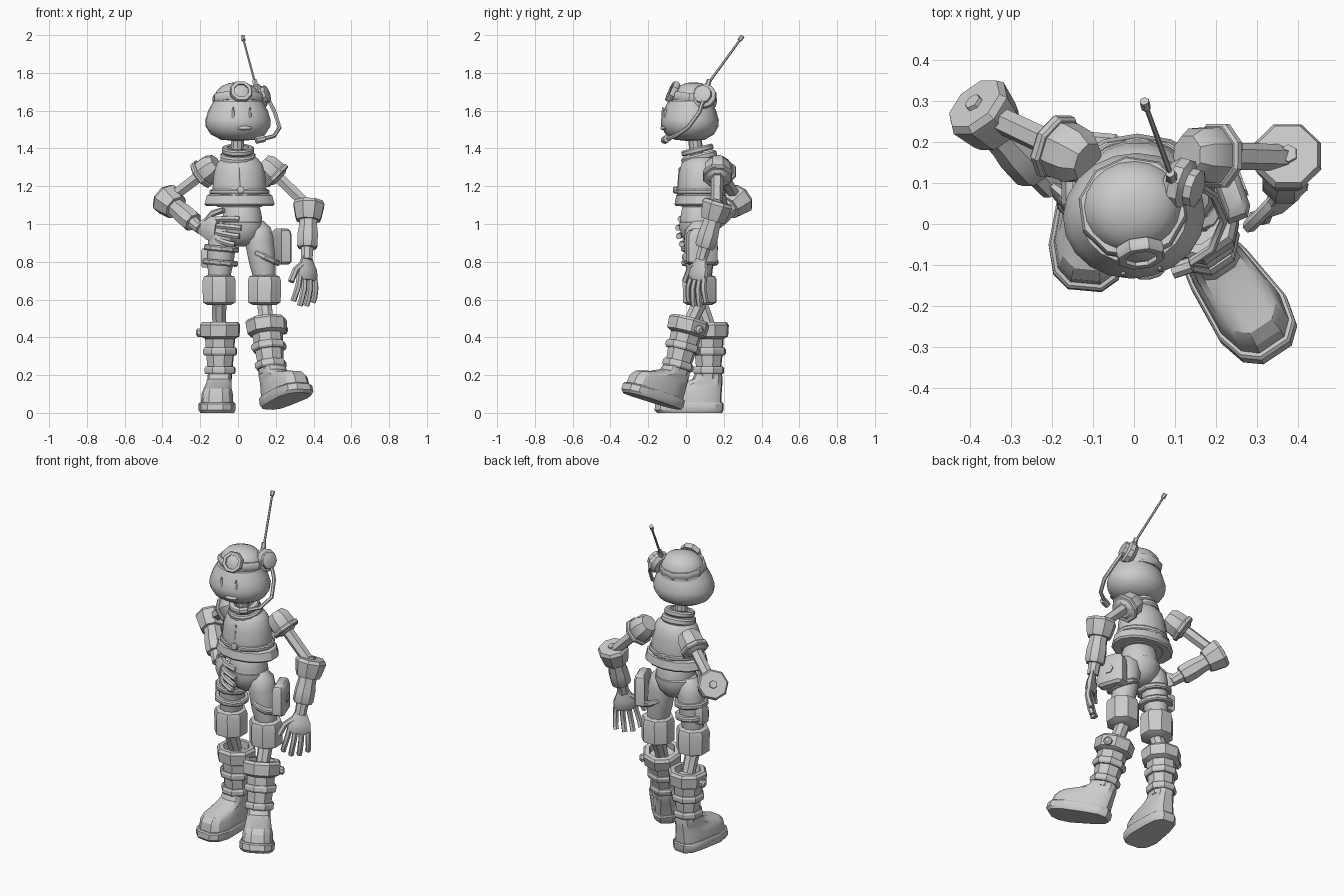
import bpy, math
from mathutils import Vector as V, Matrix as M

if "Cube" in bpy.data.objects:
    bpy.data.objects.remove(bpy.data.objects["Cube"])

grey = bpy.data.materials.new("light_grey")
grey.diffuse_color = (0.6, 0.6, 0.6, 1)
grey.use_nodes = True
grey.node_tree.nodes["Principled BSDF"].inputs["Base Color"].default_value = grey.diffuse_color


def finish(name, verts, faces, mat, angle=32):
    me = bpy.data.meshes.new(name)
    me.from_pydata([mat @ V(v) for v in verts], [], faces)
    me.materials.append(grey)
    ob = bpy.data.objects.new(name, me)
    bpy.context.collection.objects.link(ob)
    bpy.ops.object.select_all(action='DESELECT')
    bpy.context.view_layer.objects.active = ob
    ob.select_set(True)
    bpy.ops.object.mode_set(mode='EDIT')
    bpy.ops.mesh.select_all(action='SELECT')
    bpy.ops.mesh.normals_make_consistent(inside=False)
    bpy.ops.object.mode_set(mode='OBJECT')
    bpy.ops.object.shade_smooth_by_angle(angle=math.radians(angle))
    return ob


def skin(name, rings, mat, closed=False, angle=32):
    """Bridge equal rings of points; cap the ends unless closed."""
    n, k = len(rings[0]), len(rings)
    verts = [p for r in rings for p in r]
    faces = []
    for j in range(k if closed else k - 1):
        a, b = j * n, (j + 1) % k * n
        faces += [(a + i, a + (i + 1) % n, b + (i + 1) % n, b + i) for i in range(n)]
    if not closed:
        faces += [tuple(range(n))[::-1], tuple(range((k - 1) * n, k * n))]
    return finish(name, verts, faces, mat, angle)


def lathe(name, profile, mat=M(), n=8, sy=1.0, closed=False, angle=32):
    """Spin (radius, height) points round local z."""
    t = [2 * math.pi * (i + .5) / n for i in range(n)]
    rings = [[(r * math.cos(a), sy * r * math.sin(a), z) for a in t] for r, z in profile]
    return skin(name, rings, mat, closed, angle)


def band(name, r, z, h, w, mat=M(), n=8, sy=1.0):
    p = [(r - w, z - h), (r - w * .2, z - h), (r, z - h * .5), (r, z + h * .5),
         (r - w * .2, z + h), (r - w, z + h)]
    return lathe(name, p, mat, n, sy, True)


def frame(o, up, front=(0, -1, 0)):
    """Local z along up, local -y towards front."""
    z = V(up).normalized()
    y = -V(front)
    if y.cross(z).length < .05:
        y = V((1, 0, 0))
    x = y.cross(z).normalized()
    y = z.cross(x)
    m = M((x, y, z)).transposed().to_4x4()
    m.translation = V(o)
    return m


def rod(name, a, b, r0, r1, n=6):
    d = V(b) - V(a)
    return lathe(name, [(r0, 0), (r1, d.length)], frame(a, d), n)


def ball(name, c, size, n=12, mat=M()):
    p = [(max(math.sin(math.pi * i / 7), .01), -math.cos(math.pi * i / 7)) for i in range(8)]
    return lathe(name, p, mat @ M.Translation(c) @ M.Diagonal((*size, 1)), n, angle=50)


def tube(name, pts, r, n=6):
    pts = [V(p) for p in pts]
    rings = []
    for i, p in enumerate(pts):
        d = pts[min(i + 1, len(pts) - 1)] - pts[max(i - 1, 0)]
        m = frame(p, d, (.31, -.9, .3))
        rings.append([m @ V((r * math.cos(6.2832 * k / n), r * math.sin(6.2832 * k / n), 0))
                      for k in range(n)])
    return skin(name, rings, M(), angle=40)


def foot_loft(name, rows, mat, n=12):
    """Rows of (height, front, back, half width) rounded outlines."""
    rings = []
    for z, f, b, w in rows:
        ring = []
        for i in range(n):
            a = 6.2832 * (i + .5) / n
            c, s = math.cos(a), math.sin(a)
            e = lambda v: math.copysign(abs(v) ** .65, v)
            ring.append((w * e(c) * (1 if s < 0 else .85), (b - f) / 2 * e(s) + (b + f) / 2, z))
        rings.append(ring)
    return skin(name, rings, mat)


# ---- head, turned a little to its left
H = M.Translation((0, .02, 0)) @ M.Rotation(math.radians(8), 4, 'Z')
lathe("head", [(.02, 1.44), (.09, 1.446), (.145, 1.475), (.171, 1.515), (.174, 1.55),
               (.158, 1.60), (.13, 1.65)], H, 20, .88, angle=50)
lathe("cap", [(.128, 1.62), (.126, 1.66), (.114, 1.70), (.085, 1.73), (.045, 1.746),
              (.01, 1.75)], H @ M.Translation((0, .02, 0)), 20, .92, angle=50)
band("cap_strap", .135, 0, .022, .03,
     H @ M.Translation((0, .018, 1.665)) @ M.Rotation(-.15, 4, 'X'), 10, .95)
for s in (-1, 1):
    ball("eye", (s * .045, -.137, 1.575), (.007, .008, .045), 10, H)
ball("mouth", (.016, -.14, 1.508), (.042, .02, .012), 10, H)
G = frame((.015, -.066, 1.698), (.12, -.87, .42), (0, 0, -1))
band("goggle_rim", .062, .006, .016, .022, G)
lathe("goggle_lens", [(.045, -.03), (.045, .01), (.02, .018)], G)

# ---- headset
E = frame((.105, .1, 1.672), (.87, -.25, .3), (0, 0, -1))
lathe("earphone", [(.05, -.02), (.066, 0), (.066, .025), (.048, .035), (.048, .055),
                   (.03, .062)], E, 10)
rod("antenna_base", (.095, .105, 1.71), (.088, .125, 1.765), .018, .012)
rod("antenna", (.092, .115, 1.74), (.028, .29, 1.98), .007, .006)
rod("antenna_tip", (.030, .283, 1.972), (.025, .300, 1.995), .012, .012)
tube("microphone_boom", [(.165, .09, 1.65), (.195, .07, 1.59), (.22, .01, 1.51),
                         (.19, -.06, 1.465), (.12, -.105, 1.447)], .011)
rod("microphone", (.14, -.10, 1.452), (.095, -.115, 1.443), .02, .02, 8)

# ---- neck, collar and torso
rod("neck", (-.005, .06, 1.33), (-.003, .045, 1.47), .036, .036, 10)
C = frame((0, .07, 1.352), (0, -.25, 1))
band("lower_collar", .096, 0, .02, .035, C, 14)
band("upper_collar", .086, .04, .016, .03, C, 14)
T = M.Translation((.008, .08, 0))
lathe("chest", [(.12, 1.09), (.148, 1.14), (.144, 1.21), (.138, 1.27), (.122, 1.32),
                (.095, 1.35), (.05, 1.36)], T, 16, .87, angle=45)
lathe("chest_rim", [(.12, 1.095), (.18, 1.095), (.19, 1.105), (.178, 1.15), (.165, 1.158),
                    (.12, 1.158)], T, 14, .74, True)
band("chest_belt", .162, 1.17, .014, .03, T, 14, .81)
lathe("buckle", [(.02, 0), (.02, .015), (.012, .02)], frame((.015, -.048, 1.18), (0, -1, 0)), 10)
rod("chest_seam", (.01, -.043, 1.19), (.008, -.034, 1.30), .004, .004)
lathe("belly", [(.11, .98), (.108, 1.03), (.098, 1.08), (.08, 1.12)],
      M.Translation((.022, .07, 0)), 16, .95, angle=45)
lathe("pelvis", [(.02, .88), (.065, .893), (.10, .93), (.117, .98), (.117, 1.008),
                 (.10, 1.02)], M.Translation((.018, .07, 0)), 16, .92, angle=45)

# ---- upper legs with knee blocks
hips = {-1: ((-.075, .07, 1.01), (-.10, .075, .72), (-.1, .12, .46)),
        1: ((.10, .07, 1.0), (.14, .07, .72), (.152, .015, .46))}
for s, (a, b, c) in hips.items():
    d = V(b) - V(a)
    F = frame(a, d)
    L = d.length
    lathe("thigh", [(.04, -.01), (.074, .03), (.08, .09), (.074, .2), (.062, L)], F, 10, angle=45)
    K = M.Translation((b[0], b[1], 0))
    lathe("knee_block", [(.065, .57), (.093, .585), (.095, .70), (.087, .722), (.062, .73)], K)
    rod("shin", V(b) - V((0, 0, .14)), c, .042, .038, 8)
    if s < 0:
        for t in (.14, .215):
            band("thigh_strap", .098, t, .015, .03, F, 10)
        lathe("thigh_pouch", [(.035, .77), (.042, .78), (.042, .86), (.035, .87)],
              M.Translation((-.165, .09, 0)), 4)
    else:
        band("thigh_strap", .092, 0, .015, .03, frame((.143, .07, .825), (.42, 0, .9)), 10)

# ---- hip pouch
P = M.Translation((.232, .085, .88)) @ M.Rotation(math.radians(20), 4, 'Z')
rows = [(-.095, .7), (-.08, 1), (.06, 1), (.085, .85), (.095, .6)]
out = [(.035, .055), (.02, .08), (-.03, .08), (-.03, -.08), (.02, -.08), (.035, -.055)]
skin("hip_pouch", [[(x * k, y * k, z) for x, y in out] for z, k in rows], P)
lathe("pouch_badge", [(.03, .03), (.03, .04)], P @ M.Rotation(math.pi / 2, 4, 'Y'), 6)

# ---- boots
up_l = V((.152, .01, .45)) - V((.196, -.098, .03))
boots = {-1: frame((-.095, .12, 0), (0, 0, 1), (-.09, -1, 0)),
         1: frame((.196, -.098, .036), up_l, (.56, -.83, .05))}
for s, B in boots.items():
    foot_loft("sole", [(0, -.275, .072, .092), (.015, -.288, .08, .1),
                       (.048, -.285, .08, .1), (.055, -.278, .075, .095)], B)
    foot_loft("shoe", [(.05, -.27, .068, .088), (.10, -.262, .07, .085), (.13, -.235, .072, .076),
                       (.155, -.14, .073, .07), (.18, -.085, .074, .066), (.22, -.068, .068, .062)], B)
    lathe("boot_shaft", [(.066, .18), (.07, .24), (.08, .34), (.084, .41)], B)
    for z, r in ((.225, .086), (.325, .095)):
        band("boot_ring", r, z, .02, .035, B)
    lathe("boot_cuff", [(.08, .39), (.108, .405), (.112, .465), (.10, .48), (.075, .48),
                        (.07, .44)], B)
    lathe("boot_bolt", [(.024, 0), (.024, .018), (.012, .028)],
          B @ M.Translation((s * .1, 0, .425)) @ M.Rotation(s * math.pi / 2, 4, 'Y'), 8)

# ---- arms: shoulder, elbow, wrist, finger direction, thumb side
arms = {1: ((.165, .168, 1.295), (.375, .162, 1.09), (.365, .085, .83), (.0, -.2, -1), (-.75, -.66, 0)),
        -1: ((-.15, .17, 1.295), (-.372, .275, 1.125), (-.21, .10, .985), (.78, -.64, -.1), (.12, 0, 1))}
for s, (sh, el, wr, fd, td) in arms.items():
    sh, el, wr = V(sh), V(el), V(wr)
    S = frame(sh, el - sh)
    lathe("shoulder", [(.05, -.05), (.07, -.02), (.074, .03), (.066, .065), (.045, .08)], S)
    band("shoulder_ring", .084, .055, .014, .035, S)
    rod("upper_arm", sh, el, .034, .032)
    d = wr - el
    L = d.length
    A = frame(el, d)
    lathe("gauntlet_cuff", [(.045, -.03), (.078, -.03), (.088, -.012), (.074, .055),
                            (.066, .075), (.05, .075)], A)
    lathe("forearm", [(.05, .05), (.052, .11), (.058, .15), (.058, L - .06), (.05, L - .045)], A)
    lathe("wrist", [(.036, L - .06), (.032, L + .02)], A)
    lathe("elbow_bolt", [(.022, -.04), (.026, -.02)], A, 6)
    # hand: x across the fingers, z along them, thumb on +x
    z = V(fd).normalized()
    x = (V(td) - z * V(td).dot(z)).normalized()
    Hm = M((x, z.cross(x), z)).transposed().to_4x4()
    Hm.translation = wr
    curl = 1 if (Hm.to_3x3() @ V((0, 1, 0))).x * s < 0 else -1
    lathe("palm", [(.03, -.005), (.045, .03), (.066, .07), (.07, .11), (.055, .13)], Hm, 8, .42)
    for i in range(4):
        fx = .05 - i * .0335
        ln = (.125, .145, .14, .115)[i]
        tube("finger", [Hm @ V((fx, 0, .105)), Hm @ V((fx * 1.2, 0, .12 + ln * .4)),
                        Hm @ V((fx * 1.35, curl * .018, .12 + ln * .8)),
                        Hm @ V((fx * 1.35, curl * .032, .12 + ln))], .016)
    tube("thumb", [Hm @ V((.03, 0, .045)), Hm @ V((.08, 0, .085)),
                   Hm @ V((.105, curl * .008, .15))], .017)
